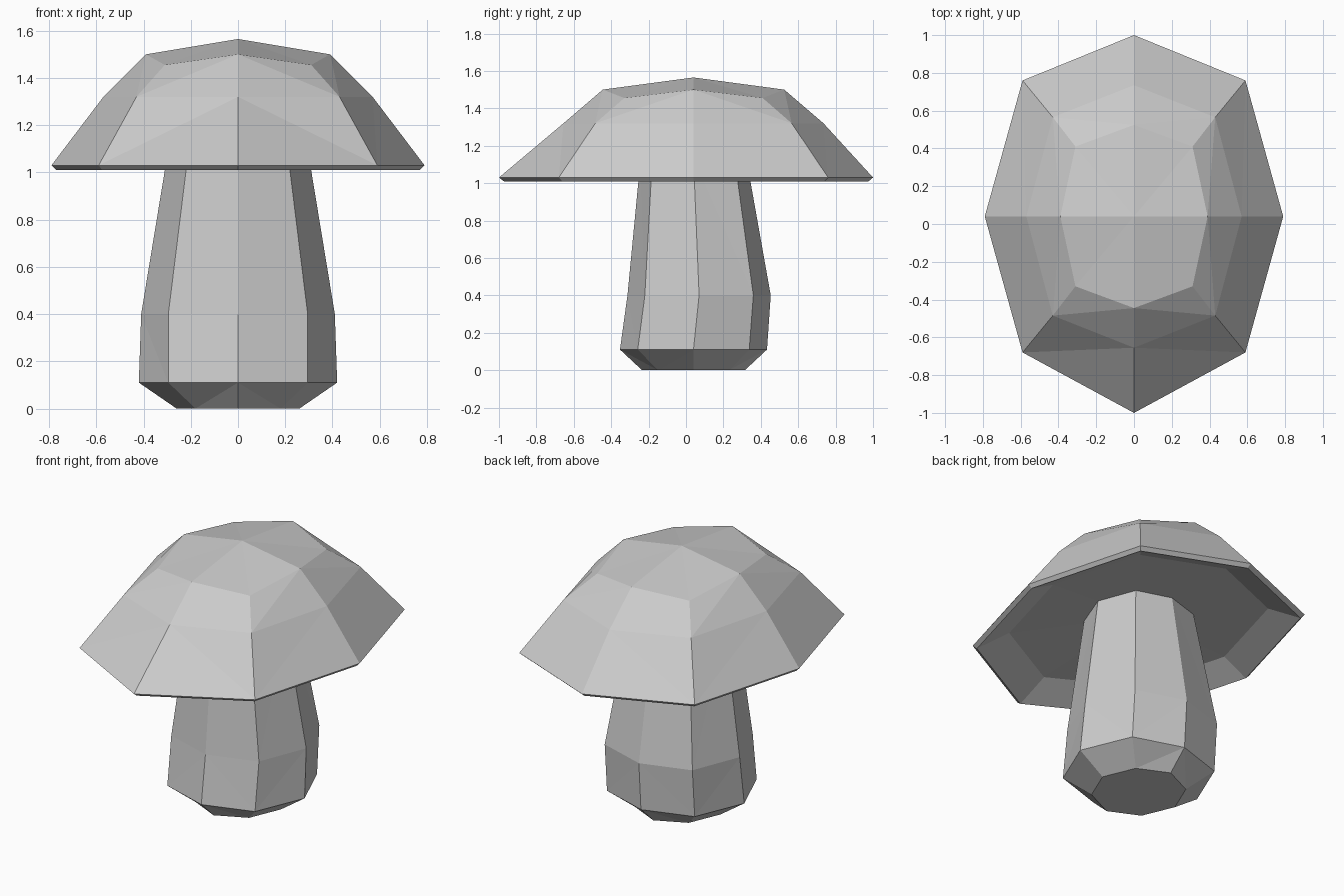
import bpy
import bmesh

if "Cube" in bpy.data.objects:
    bpy.data.objects.remove(bpy.data.objects["Cube"], do_unlink=True)

grey = bpy.data.materials.new("plain grey")
grey.use_nodes = True
colour = (0.6, 0.6, 0.6, 1)
grey.diffuse_color = colour
grey.node_tree.nodes["Principled BSDF"].inputs["Base Color"].default_value = colour


def ring(side, diag_x, end, diag_y, z, diag_z=None, centre=0.04, shift=0.0):
    """Eight points: even ones on the axes, odd ones on the diagonals."""
    dz = z if diag_z is None else diag_z
    front = (0, centre + shift - end, z)
    back = (0, centre + shift + end, z)
    return [
        (side, centre, z), (diag_x, centre + diag_y, dz),
        back, (-diag_x, centre + diag_y, dz),
        (-side, centre, z), (-diag_x, centre - diag_y, dz),
        front, (diag_x, centre - diag_y, dz),
    ]


def scaled(points, factor, z):
    return [(x * factor, 0.04 + (y - 0.04) * factor, z) for x, y, _ in points]


def loft(name, rings, bottom=None, top=None):
    """Joins rings from bottom to top; ends close flat or to a point."""
    bm = bmesh.new()
    loops = [[bm.verts.new(p) for p in pts] for pts in rings]
    for low, high in zip(loops, loops[1:]):
        for i in range(8):
            j = (i + 1) % 8
            a, b, c, d = low[i], low[j], high[j], high[i]
            # Each band is folded along a diagonal
            if i % 2 == 0:
                tris = ((a, b, d), (b, c, d))
            else:
                tris = ((a, b, c), (a, c, d))
            for tri in tris:
                bm.faces.new(tri)
    for loop, tip in ((loops[0], bottom), (loops[-1], top)):
        if tip is None:
            bm.faces.new(loop)
        else:
            point = bm.verts.new(tip)
            for i in range(8):
                bm.faces.new((loop[i], loop[(i + 1) % 8], point))
    bmesh.ops.recalc_face_normals(bm, faces=bm.faces[:])
    mesh = bpy.data.meshes.new(name)
    bm.to_mesh(mesh)
    bm.free()
    mesh.materials.append(grey)
    obj = bpy.data.objects.new(name, mesh)
    bpy.context.collection.objects.link(obj)
    return obj


# Stem: rounded foot, bulge, taper up into the cap
loft("stem", [
    ring(0.26, 0.18, 0.275, 0.19, 0),
    ring(0.42, 0.295, 0.393, 0.298, 0.11),
    ring(0.41, 0.295, 0.383, 0.29, 0.4, centre=0.07),
    ring(0.29, 0.205, 0.283, 0.22, 1.13),
])

# Cap: hollow underside, thin rim, faceted dome
rim = ring(0.79, 0.59, 1.0, 0.72, 1.03, shift=-0.04)
loft("cap", [
    scaled(rim, 0.78, 1.09),
    scaled(rim, 0.975, 1.01),
    rim,
    ring(0.57, 0.43, 0.695, 0.525, 1.32),
    ring(0.39, 0.31, 0.485, 0.37, 1.5, diag_z=1.455),
], bottom=(0, 0.04, 1.12), top=(0, 0.04, 1.565))
